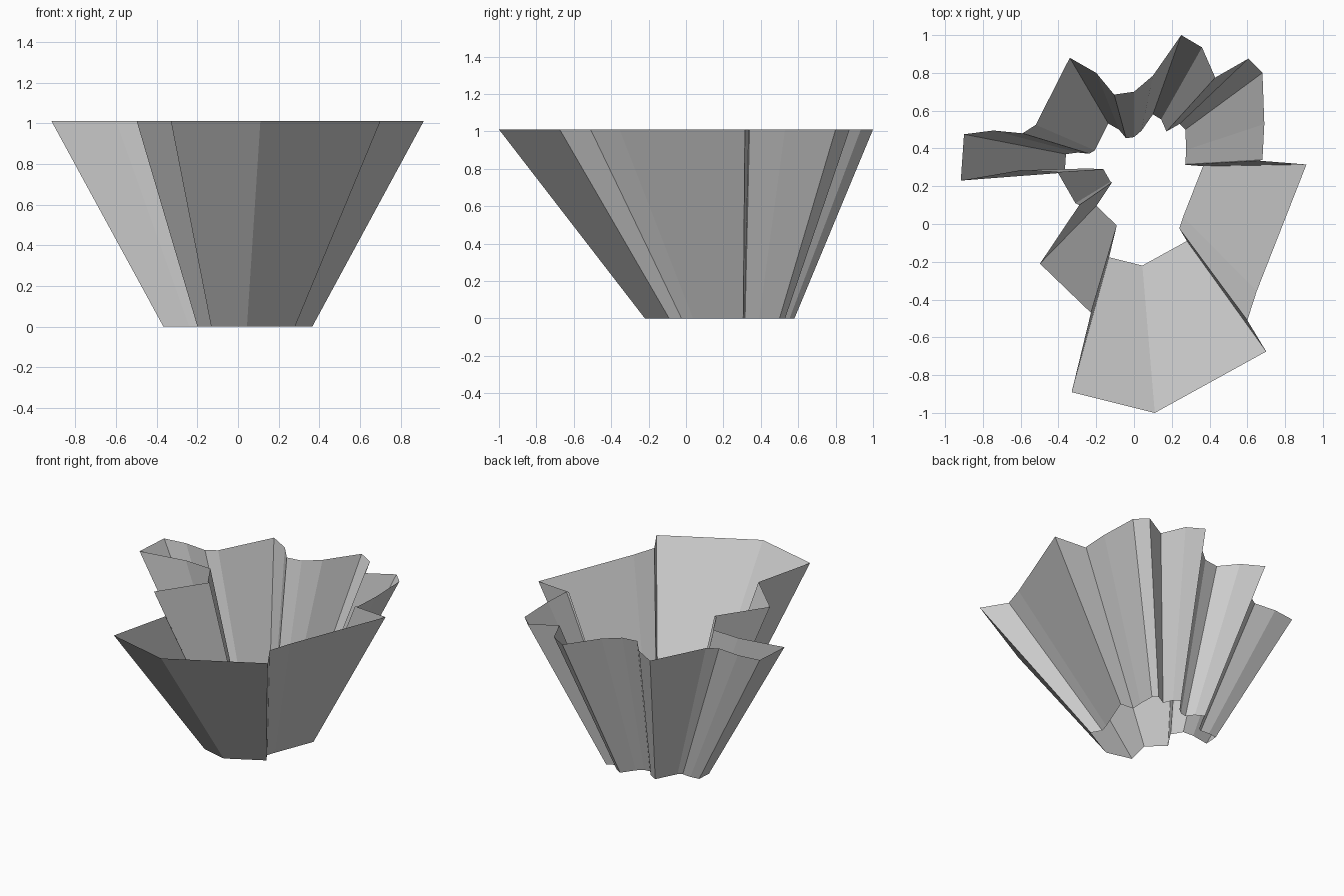
import bpy, bmesh

HEIGHT = 1.01
SCALE, SHIFT_Y = 0.4, 0.18   # base outline = shrunken rim outline, moved back

# Irregular rim outline, counter-clockwise from the front tip
RIM = [(0.11, -1.0), (0.70, -0.675), (0.60, -0.51), (0.65, -0.355), (0.913, 0.315),
       (0.665, 0.335), (0.68, 0.34), (0.69, 0.53), (0.68, 0.80), (0.605, 0.875), (0.43, 0.775),
       (0.36, 0.935), (0.25, 1.0), (0.10, 0.785), (0.0, 0.70), (-0.105, 0.685),
       (-0.20, 0.80), (-0.34, 0.88), (-0.52, 0.525), (-0.59, 0.48),
       (-0.745, 0.495), (-0.90, 0.475), (-0.917, 0.23), (-0.60, 0.285),
       (-0.405, 0.275), (-0.31, 0.11), (-0.29, 0.10), (-0.498, -0.21),
       (-0.228, -0.47), (-0.33, -0.89)]

# Open flared shell: rim and base joined by flat pleats
bm = bmesh.new()
top = [bm.verts.new((x, y, HEIGHT)) for x, y in RIM]
base = [bm.verts.new((x * SCALE, y * SCALE + SHIFT_Y, 0)) for x, y in RIM]
for i in range(len(RIM)):
    j = (i + 1) % len(RIM)
    bm.faces.new((base[i], base[j], top[j], top[i]))

mesh = bpy.data.meshes.new("pleated_shell")
bm.to_mesh(mesh)
bm.free()
bpy.context.collection.objects.link(bpy.data.objects.new("pleated_shell", mesh))
